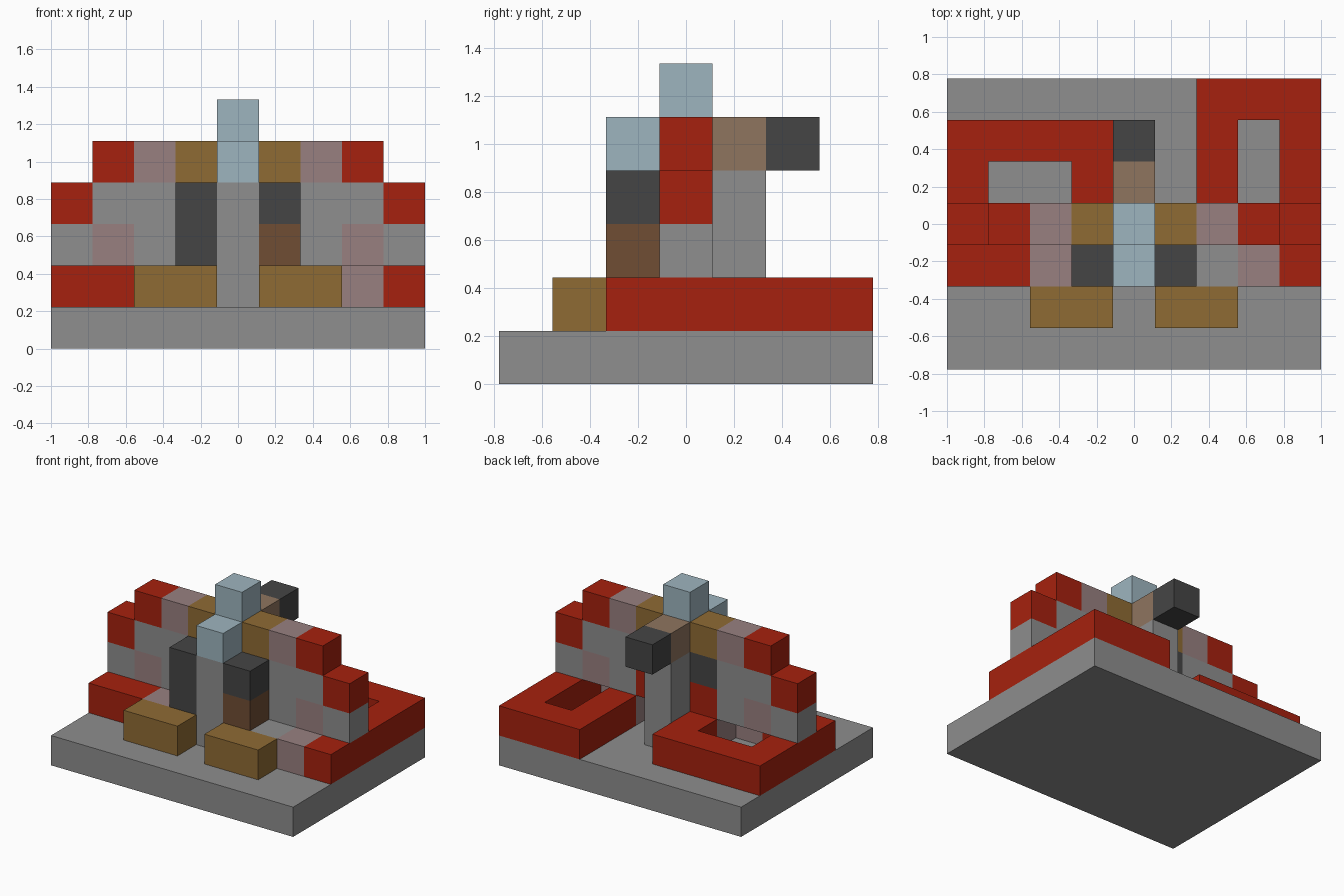
import bpy
import bmesh
from mathutils import Matrix, Vector

cube = bpy.data.objects.get("Cube")
if cube:
    bpy.data.objects.remove(cube)

CELL = 2 / 9  # every part is made of whole cells of this size


def linear(c):
    return c / 12.92 if c <= 0.04045 else ((c + 0.055) / 1.055) ** 2.4


def material(name, r, g, b):
    mat = bpy.data.materials.new(name)
    mat.use_nodes = True
    colour = (linear(r / 255), linear(g / 255), linear(b / 255), 1)
    mat.diffuse_color = colour
    bsdf = mat.node_tree.nodes["Principled BSDF"]
    bsdf.inputs["Base Color"].default_value = colour
    bsdf.inputs["Roughness"].default_value = 0.9
    return mat


grey = material("stone grey", 142, 142, 142)
red = material("red", 166, 33, 14)
gold = material("ochre", 143, 107, 52)
brown = material("brown", 112, 77, 52)
tan = material("tan", 143, 117, 95)
pink = material("dusty pink", 152, 128, 128)
dark = material("charcoal", 69, 69, 69)
blue = material("pale blue", 158, 181, 191)


def part(name, mat, *runs):
    """One object from box runs; each run is first cell and last cell (x, y, z)."""
    bm = bmesh.new()
    for first, *rest in runs:
        a = Vector(first)
        b = Vector(rest[0]) if rest else a
        centre = (a + b) / 2 + Vector((0, 0, 0.5))
        size = b - a + Vector((1, 1, 1))
        bmesh.ops.create_cube(bm, size=1, matrix=Matrix.Translation(centre * CELL)
                              @ Matrix.Diagonal((*(size * CELL), 1)))
    mesh = bpy.data.meshes.new(name)
    bm.to_mesh(mesh)
    bm.free()
    mesh.materials.append(mat)
    obj = bpy.data.objects.new(name, mesh)
    bpy.context.collection.objects.link(obj)


# Base slab and central body
part("base", grey, [(-4, -3, 0), (4, 3, 0)])
part("body", grey, [(0, -1, 1), (0, 1, 3)])
part("chest_cap", blue, [(0, -1, 4), (0, 0, 4)])
part("top_block", blue, [(0, 0, 5)])
part("back_neck", tan, [(0, 1, 4)])
part("back_head", dark, [(0, 2, 4)])

# Stepped wings, the same on both sides
for side, s in (("left", 1), ("right", -1)):
    part(side + "_foot", gold, [(min(s, 2 * s), -2, 1), (max(s, 2 * s), -2, 1)])
    part(side + "_wing_root", red, [(s, 0, 2)])
    part(side + "_wing_joint", dark, [(s, 0, 3)])
    part(side + "_wing_shoulder", gold, [(s, 0, 4)])
    part(side + "_wing_inner", grey, [(2 * s, 0, 2), (2 * s, 0, 3)])
    part(side + "_wing_crest", pink, [(2 * s, 0, 4)])
    part(side + "_wing_outer", grey, [(3 * s, 0, 3)], [(4 * s, 0, 2)])
    part(side + "_wing_spot", pink, [(3 * s, 0, 2)])
    part(side + "_wing_tip", red, [(3 * s, 0, 4)], [(4 * s, 0, 3)])

# Upright arms beside the chest
part("right_arm", dark, [(-1, -1, 2), (-1, -1, 3)])
part("left_arm", dark, [(1, -1, 3)])
part("left_hand", brown, [(1, -1, 2)])

# Looping limbs lying on the base
part("right_limb_root", grey, [(-1, -1, 1)])
part("right_limb_joint", pink, [(-2, -1, 1)], [(-1, 0, 1)])
part("right_limb", red, [(-3, -1, 1)], [(-4, -1, 1), (-4, 1, 1)],
     [(-4, 2, 1), (-1, 2, 1)], [(-1, 1, 1)])
part("left_limb_root", grey, [(1, -1, 1), (2, -1, 1)])
part("left_limb_joint", pink, [(3, -1, 1)], [(2, 0, 1)])
part("left_limb", red, [(4, -1, 1), (4, 2, 1)],
     [(2, 3, 1), (4, 3, 1)], [(2, 1, 1), (2, 2, 1)])
